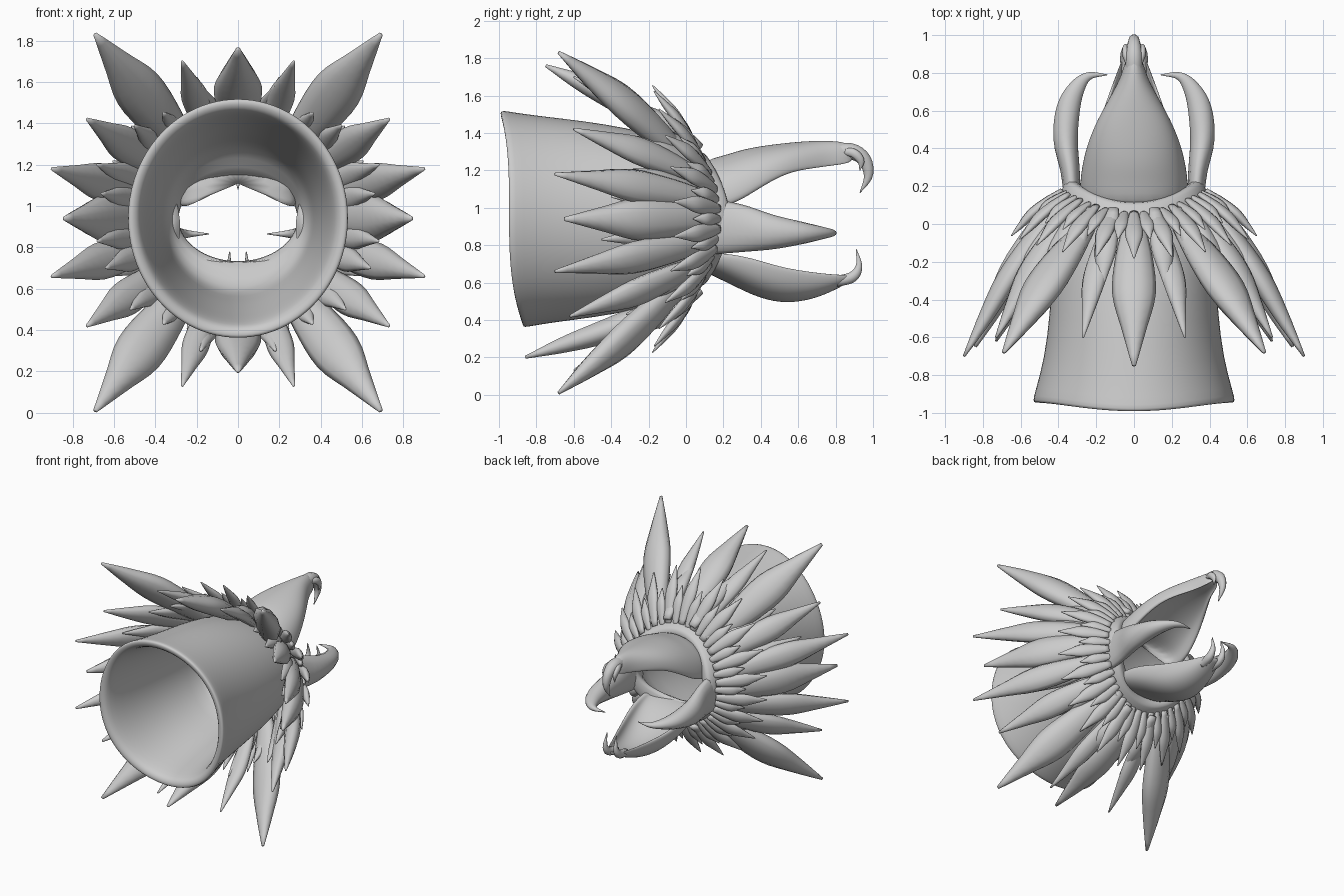
import bpy, bmesh, math
from mathutils import Vector as V

if "Cube" in bpy.data.objects:
    bpy.data.objects.remove(bpy.data.objects["Cube"])

grey = bpy.data.materials.new("plain grey")
grey.diffuse_color = (0.6, 0.6, 0.6, 1)
grey.use_nodes = True
grey.node_tree.nodes["Principled BSDF"].inputs["Base Color"].default_value = grey.diffuse_color
CZ = 0.94


def finish(name, bm, subsurf=0):
    bmesh.ops.recalc_face_normals(bm, faces=bm.faces)
    me = bpy.data.meshes.new(name)
    bm.to_mesh(me)
    bm.free()
    me.materials.append(grey)
    for p in me.polygons:
        p.use_smooth = True
    ob = bpy.data.objects.new(name, me)
    bpy.context.collection.objects.link(ob)
    if subsurf:
        m = ob.modifiers.new("smooth", 'SUBSURF')
        m.levels = m.render_levels = subsurf
    return ob


def skin(bm, rings, closed=False):
    """Bridge equal rings of points; cap the ends unless the loft is closed."""
    vs = [[bm.verts.new(p) for p in r] for r in rings]
    n = len(vs[0])
    for k in range(len(vs) if closed else len(vs) - 1):
        a, b = vs[k], vs[(k + 1) % len(vs)]
        for i in range(n):
            j = (i + 1) % n
            bm.faces.new((a[i], a[j], b[j], b[i]))
    if not closed:
        bm.faces.new(vs[0])
        bm.faces.new(vs[-1])


def spline(vals, t):
    """Catmull-Rom value at t in 0..1."""
    s = t * (len(vals) - 1)
    i = min(int(s), len(vals) - 2)
    f = s - i
    p1, p2 = vals[i], vals[i + 1]
    p0 = vals[i - 1] if i else p1 * 2 - p2
    p3 = vals[i + 2] if i + 2 < len(vals) else p2 * 2 - p1
    return (p1 * 2 + (p2 - p0) * f + (p0 * 2 - p1 * 5 + p2 * 4 - p3) * f * f
            + (p1 * 3 - p0 - p2 * 3 + p3) * f ** 3) * 0.5


def sweep(bm, pts, a, b, side, steps=14, sides=10):
    """Elliptical tapered tube: radius a along side, radius b across it."""
    pts = [V(p) for p in pts]
    rings = []
    for k in range(steps + 1):
        t = k / steps
        c = spline(pts, t)
        T = (spline(pts, min(1, t + .02)) - spline(pts, max(0, t - .02))).normalized()
        N = T.cross(V(side)).normalized()
        S = N.cross(T)
        ra, rb = max(.002, spline(a, t)), max(.002, spline(b, t))
        rings.append([c + S * ra * math.cos(w) + N * rb * math.sin(w)
                      for w in (2 * math.pi * i / sides for i in range(sides))])
    skin(bm, rings)


def rear_y(s):
    return 0.24 - 0.12 * s * s


# hollow body: flared front mouth, tapered rear neck, inner funnel closing to the gums
profile = [  # position front(0)..rear(1), x radius, z radius
    (0.0, .525, .57), (0.012, .537, .582), (0.05, .525, .573), (.2, .475, .55),
    (.4, .445, .525), (.6, .435, .49), (.8, .42, .435), (.93, .39, .375),
    (.985, .37, .35), (1.0, .345, .33), (.985, .29, .21), (.95, .28, .195),
    (.89, .33, .30), (.83, .36, .365), (.6, .375, .39), (.3, .415, .455),
    (.12, .445, .49), (.035, .47, .515), (.008, .49, .535)]
bm = bmesh.new()
rings = []
for t, rx, rz in profile:
    ring = []
    for i in range(48):
        w = 2 * math.pi * i / 48
        c, s = math.cos(w), math.sin(w)
        front = -0.95 - 0.06 * s ** 3 + 0.015 * s * s
        ring.append((rx * c, front + (rear_y(s) - front) * t, CZ + rz * s))
    rings.append(ring)
skin(bm, rings, closed=True)
finish("hollow_body", bm, 1)


# leaf-shaped scales
def leaf(bm, tip, base_y, half, base_r=.40, bow=.03, base_w=None, puff=.6):
    tip = V(tip)
    w = math.atan2(tip.z - CZ, tip.x) if base_w is None else base_w
    out = V((math.cos(w), 0, math.sin(w)))
    base = V((0, base_y, CZ)) + out * base_r
    pts = [base.lerp(tip, f) + out * bow * k
           for f, k in ((0, 0), (.25, .7), (.5, 1), (.75, .5), (1, 0))]
    a = [half * k for k in (.5, .88, 1, .56, .09)]
    b = [half * puff * k for k in (.5, .9, 1, .7, .12)]
    sweep(bm, pts, a, b, (-math.sin(w), 0, math.cos(w)))


large = [  # x, y, z of tip, base y, half width
    (.69, -.68, 1.83, .0, .12), (.27, -.6, 1.70, .0, .065),
    (.73, -.6, 1.42, .08, .085), (.90, -.70, 1.18, .12, .09),
    (.84, -.65, .94, .14, .115), (.90, -.70, .66, .12, .09),
    (.73, -.62, .42, .08, .085), (.69, -.68, .01, .0, .12),
    (.27, -.6, .13, .0, .065)]
bm = bmesh.new()
for x, y, z, by, h in large:
    for sx in (1, -1):
        leaf(bm, (sx * x, y, z), by, h)
leaf(bm, (0, -.75, 1.76), 0, .115)
leaf(bm, (0, -.86, .20), 0, .11)
finish("large_scales", bm)

# middle scales between the large ones
bm = bmesh.new()
for x, y, z in ((.50, -.38, 1.39), (.68, -.44, 1.2), (.66, -.40, 1.06), (.68, -.45, .83),
                (.64, -.45, .70), (.52, -.38, .5), (.18, -.37, 1.58), (.18, -.37, .30),
                (.36, -.32, 1.45), (.36, -.32, .43)):
    for sx in (1, -1):
        leaf(bm, (sx * x, y, z), .08, .06, .40)
finish("middle_scales", bm)

# two interleaved rings of small scales behind the jaws
for name, shift, dy, r, half, br in (("small_scales", 0, .30, .655, .047, .385),
                                     ("tiny_scales", .5, .20, .54, .037, .37)):
    bm = bmesh.new()
    for i in range(22):
        w = math.pi / 2 + 2 * math.pi * (i + shift) / 22
        c, s = math.cos(w), math.sin(w)
        y = rear_y(s)
        rr = r + .06 * s * s
        leaf(bm, (rr * c, y - dy, CZ + rr * s), y - .06, half, br - .02 * s * s, .025, w, .55)
    finish(name, bm)


# jaws: crescent-section shells (y, half width, outer z, edge z, inner z)
def jaw(name, stations):
    bm = bmesh.new()
    n = 10
    rings = []
    for y, w, zo, ze, zi in stations:
        arc = [math.pi * i / n for i in range(n + 1)]
        outer = [(w * math.cos(q), y, ze + (zo - ze) * math.sin(q) ** .8) for q in arc]
        inner = [(w * .86 * math.cos(q), y, ze + (zi - ze) * math.sin(q) ** .8)
                 for q in reversed(arc)]
        rings.append(outer + inner)
    skin(bm, rings)
    finish(name, bm, 2)


jaw("upper_jaw", [
    (.06, .285, 1.25, .98, 1.13), (.2, .295, 1.28, 1.0, 1.14), (.3, .283, 1.315, 1.04, 1.17),
    (.42, .255, 1.335, 1.12, 1.21), (.55, .2, 1.35, 1.19, 1.25), (.68, .125, 1.36, 1.21, 1.27),
    (.78, .068, 1.36, 1.225, 1.25), (.9, .04, 1.345, 1.24, 1.25)])
jaw("lower_jaw", [
    (.06, .25, .67, .76, .73), (.2, .25, .61, .76, .71), (.35, .235, .53, .735, .62),
    (.5, .2, .485, .685, .57), (.65, .15, .5, .66, .56), (.77, .105, .545, .645, .59),
    (.86, .07, .595, .64, .62), (.9, .05, .61, .64, .63)])

# hooked beak tip and its side fangs
bm = bmesh.new()
sweep(bm, [(0, .8, 1.30), (0, .89, 1.30), (0, .955, 1.255), (0, .975, 1.17), (0, .93, 1.08)],
      [.045, .045, .035, .022, .002], [.045, .045, .038, .025, .002], (1, 0, 0))
for sx in (1, -1):
    sweep(bm, [(sx * .03, .85, 1.30), (sx * .045, .90, 1.29), (sx * .045, .935, 1.25),
               (sx * .04, .93, 1.2)],
          [.015, .018, .014, .002], [.02, .025, .02, .002], (1, 0, 0))
finish("upper_beak_hooks", bm)

# lower jaw teeth
bm = bmesh.new()
for sx in (1, -1):
    sweep(bm, [(sx * .04, .8, .605), (sx * .045, .89, .63), (sx * .045, .925, .69),
               (sx * .04, .91, .78)],
          [.03, .028, .016, .002], [.03, .03, .018, .002], (1, 0, 0))
finish("lower_teeth", bm)

# curved side mandibles
for label, sx in (("right", 1), ("left", -1)):
    bm = bmesh.new()
    path = [(.325, .12, .9), (.338, .28, .89), (.362, .45, .87), (.348, .61, .865),
            (.303, .72, .865), (.24, .783, .865), (.14, .79, .865)]
    sweep(bm, [(sx * x, y, z) for x, y, z in path],
          [.15, .13, .095, .062, .036, .018, .002],
          [.045, .052, .066, .064, .045, .022, .002], (0, 0, 1), 24, 14)
    finish(label + "_mandible", bm)
